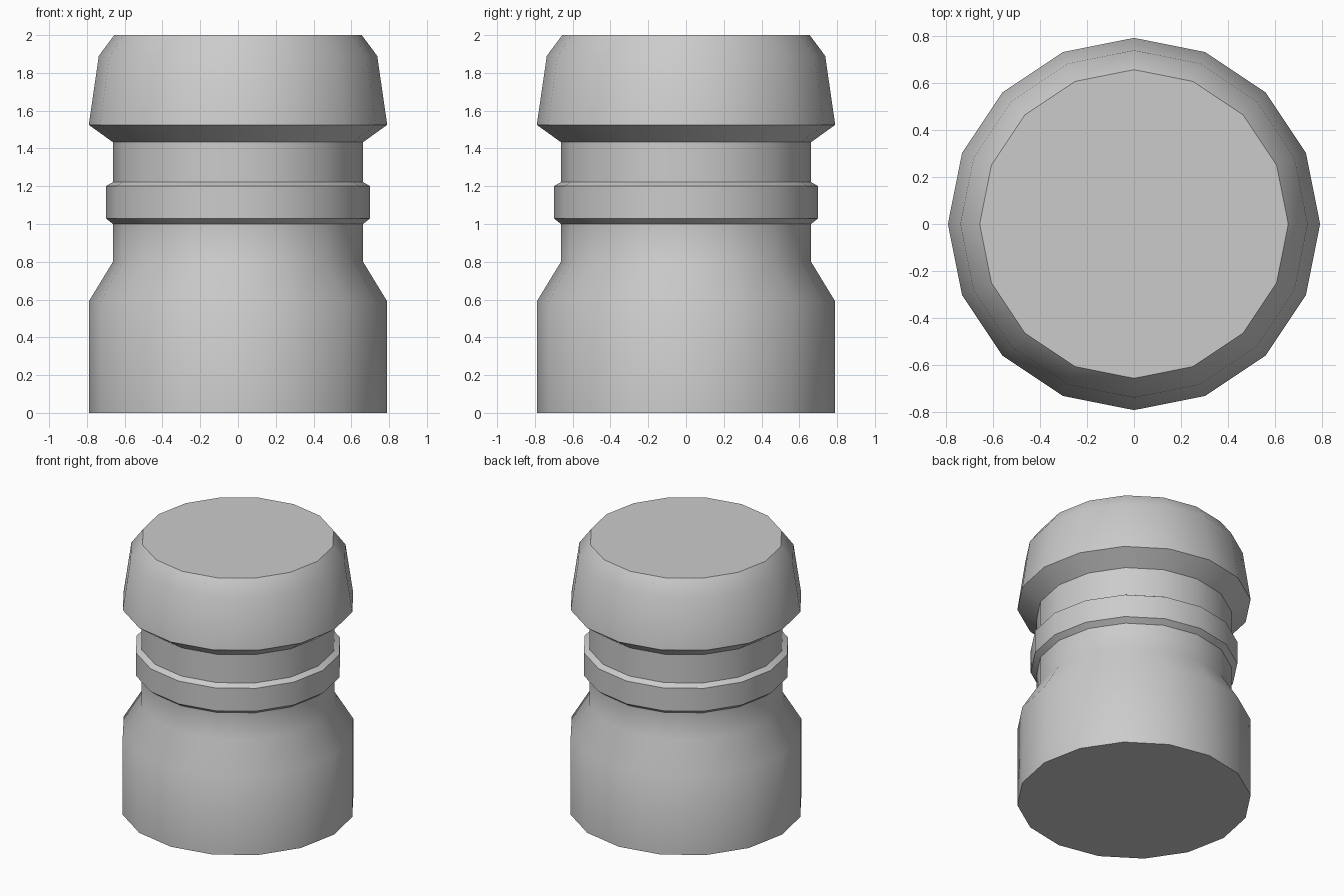
import bpy, bmesh, math

if "Cube" in bpy.data.objects:
    bpy.data.objects.remove(bpy.data.objects["Cube"])

SIDES = 16


def lathe(name, profile):
    """Revolve (radius, z) points into a capped solid."""
    bm = bmesh.new()
    rings = []
    for r, z in profile:
        rings.append([bm.verts.new((r * math.cos(2 * math.pi * i / SIDES),
                                    r * math.sin(2 * math.pi * i / SIDES), z))
                      for i in range(SIDES)])
    for a, b in zip(rings, rings[1:]):
        for i in range(SIDES):
            j = (i + 1) % SIDES
            bm.faces.new((a[i], a[j], b[j], b[i]))
    bm.faces.new(rings[0][::-1])
    bm.faces.new(rings[-1])
    mesh = bpy.data.meshes.new(name)
    bm.to_mesh(mesh)
    bm.free()
    obj = bpy.data.objects.new(name, mesh)
    bpy.context.collection.objects.link(obj)
    bpy.ops.object.select_all(action='DESELECT')
    obj.select_set(True)
    bpy.context.view_layer.objects.active = obj
    bpy.ops.object.shade_smooth_by_angle(angle=math.radians(40))
    return obj


# Bollard: wide base, waist, raised collar band, flared head with bevelled top
lathe("bollard", [
    (0.79, 0.0), (0.79, 0.59), (0.662, 0.80),
    (0.662, 1.0), (0.70, 1.03), (0.70, 1.20), (0.662, 1.222),
    (0.662, 1.433), (0.79, 1.525), (0.737, 1.89), (0.655, 2.0),
])
